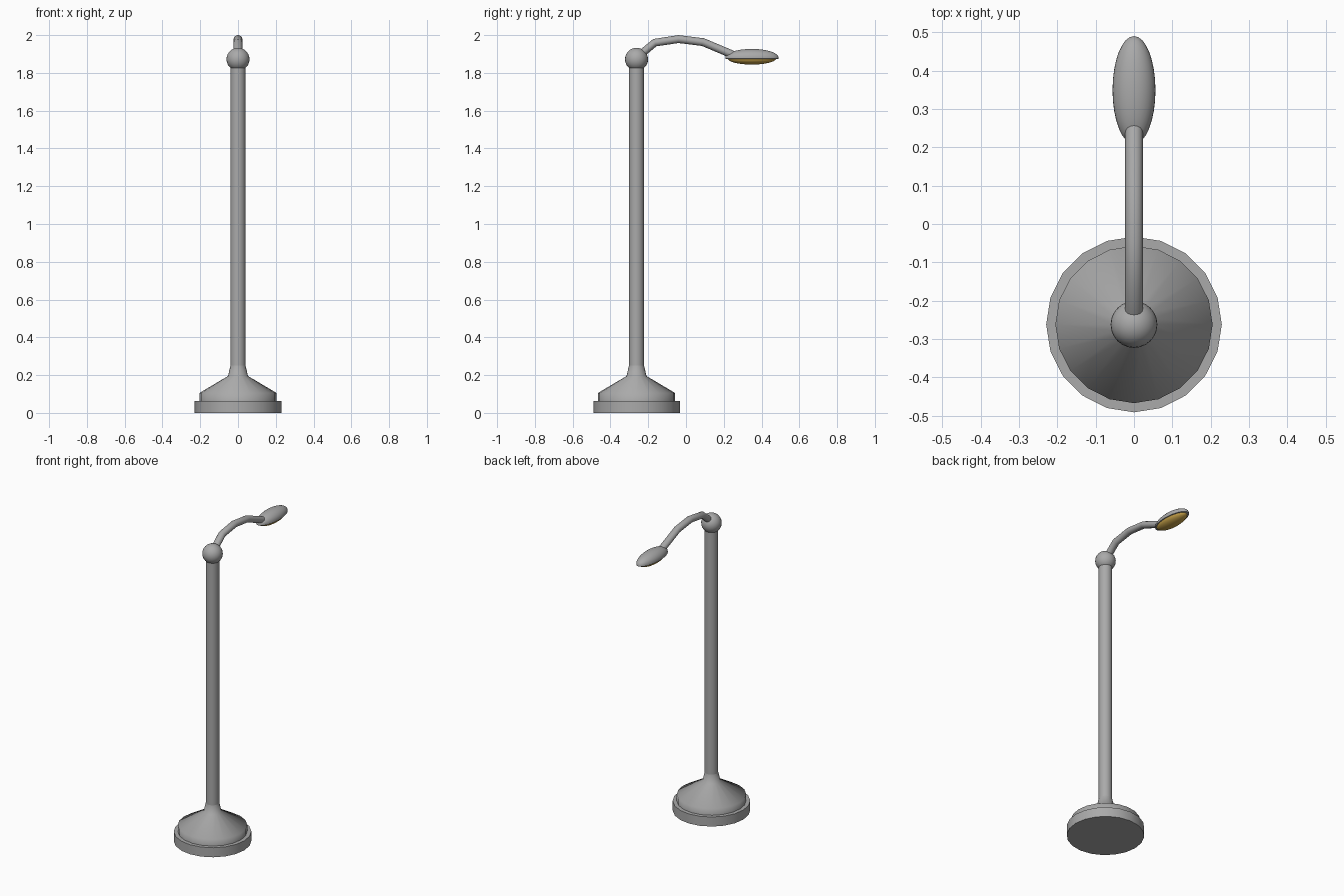
import bpy, bmesh, math
from mathutils import Vector

if "Cube" in bpy.data.objects:
    bpy.data.objects.remove(bpy.data.objects["Cube"])

POLE_Y = -0.262


def material(name, rgb):
    mat = bpy.data.materials.new(name)
    mat.diffuse_color = (*rgb, 1)
    mat.use_nodes = True
    mat.node_tree.nodes["Principled BSDF"].inputs["Base Color"].default_value = mat.diffuse_color
    return mat


METAL = material("grey_metal", (0.4, 0.4, 0.4))
LENS = material("warm_lens", (0.6, 0.38, 0.07))


def finish(name, bm, mat=METAL, angle=35):
    bmesh.ops.recalc_face_normals(bm, faces=bm.faces)
    me = bpy.data.meshes.new(name)
    bm.to_mesh(me)
    bm.free()
    me.materials.append(mat)
    ob = bpy.data.objects.new(name, me)
    bpy.context.collection.objects.link(ob)
    bpy.ops.object.select_all(action='DESELECT')
    ob.select_set(True)
    bpy.context.view_layer.objects.active = ob
    bpy.ops.object.shade_smooth_by_angle(angle=math.radians(angle))
    return ob


def loft(bm, rings):
    # Skin consecutive rings; a one-vertex ring makes a pole
    n = max(len(r) for r in rings)
    for a, b in zip(rings, rings[1:]):
        for i in range(n):
            j = (i + 1) % n
            face = [a[i % len(a)], a[j % len(a)], b[j % len(b)], b[i % len(b)]]
            bm.faces.new(list(dict.fromkeys(face)))
    for r in (rings[0], rings[-1]):
        if len(r) > 2:
            bm.faces.new(r)


def lathe(name, profile, sides, centre, sx=1, sy=1, mat=METAL, angle=35):
    bm = bmesh.new()
    rings = []
    for r, z in profile:
        count = sides if r > 1e-5 else 1
        rings.append([bm.verts.new((r * sx * math.cos(math.tau * i / sides),
                                    r * sy * math.sin(math.tau * i / sides), z))
                      for i in range(count)])
    loft(bm, rings)
    ob = finish(name, bm, mat, angle)
    ob.location = centre
    return ob


# Stepped base and pole
lathe("base_plinth", [(0.229, 0), (0.229, 0.062)], 20, (0, POLE_Y, 0))
lathe("base_cone", [(0.205, 0.05), (0.205, 0.105), (0.053, 0.195), (0.04, 0.25)],
      20, (0, POLE_Y, 0), angle=65)
lathe("pole", [(0.04, 0.24), (0.04, 1.86)], 20, (0, POLE_Y, 0))

# Ball joint on the pole
bm = bmesh.new()
bmesh.ops.create_uvsphere(bm, u_segments=24, v_segments=14, radius=0.061)
finish("ball_joint", bm).location = (0, POLE_Y, 1.872)

# Curved arm
path = [Vector((0, y, z)) for y, z in
        [(-0.262, 1.88), (-0.165, 1.96), (-0.04, 1.979), (0.09, 1.963), (0.268, 1.888)]]
bm = bmesh.new()
rings = []
for k, p in enumerate(path):
    t = (path[min(k + 1, 4)] - path[max(k - 1, 0)]).normalized()
    up = Vector((1, 0, 0)).cross(t)
    rings.append([bm.verts.new(p + Vector((0.023 * math.cos(a), 0, 0)) + up * 0.021 * math.sin(a))
                  for a in (math.tau * i / 16 for i in range(16))])
loft(bm, rings)
finish("arm", bm)

# Lamp head: domed shell with a thin rim, and the lens below
dome = [(math.cos(a), 0.046 * math.sin(a)) for a in (math.pi / 2 * i / 8 for i in range(9))]
lathe("lamp_shell", [(0.93, -0.007), (1, -0.006)] + dome, 32,
      (0, 0.349, 1.881), 0.056, 0.141)
bowl = [(math.cos(a), -0.033 * math.sin(a)) for a in (math.pi / 2 * i / 6 for i in range(7))]
lathe("lamp_lens", bowl, 32, (0, 0.349, 1.877), 0.051, 0.129, LENS)
